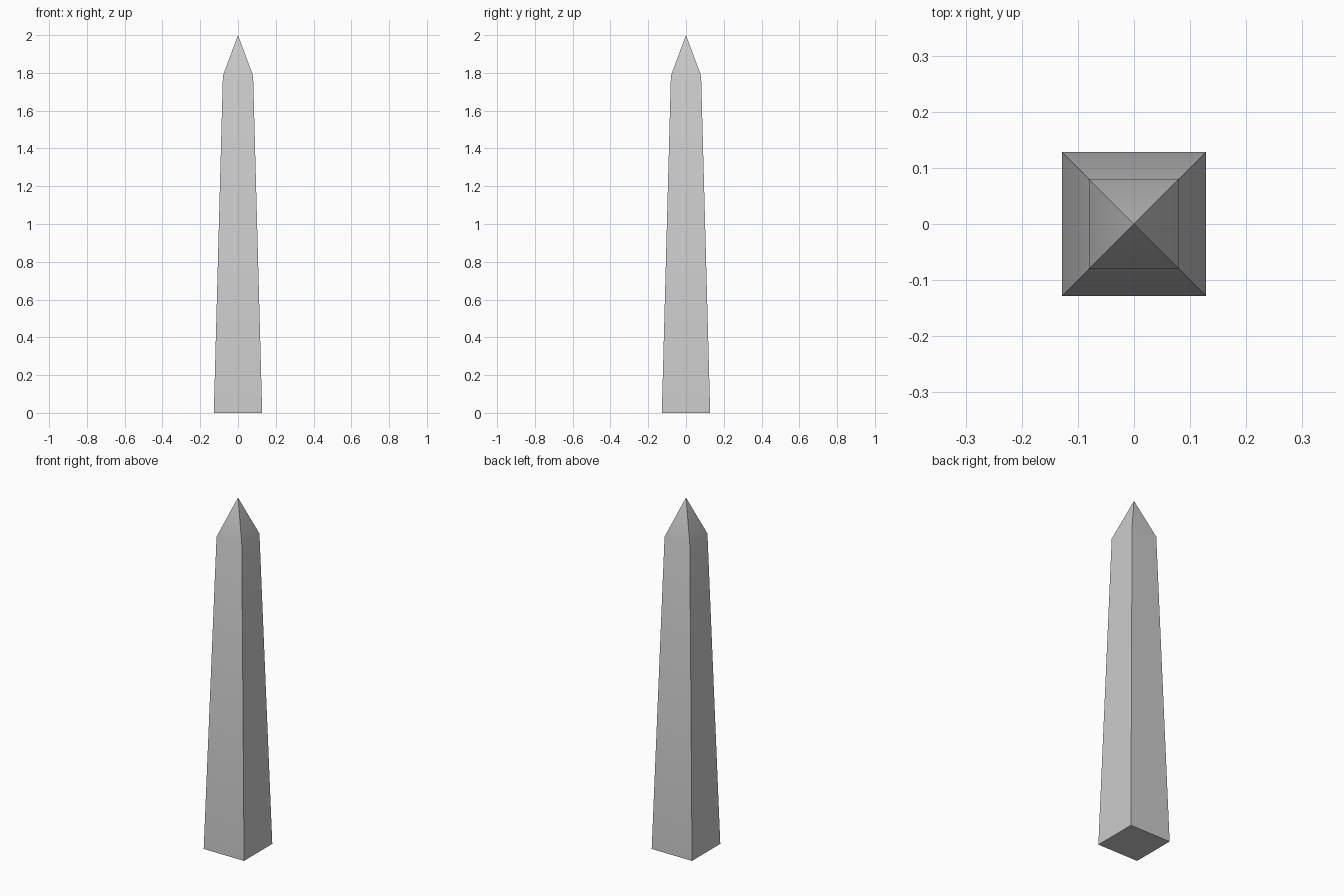
import bpy
import bmesh
import math

if "Cube" in bpy.data.objects:
    bpy.data.objects.remove(bpy.data.objects["Cube"])

BASE, SHOULDER = 0.128, 0.08
SHOULDER_Z, TIP_Z = 1.785, 2.0


def square(bm, half, z):
    return [bm.verts.new((sx * half, sy * half, z))
            for sx, sy in ((-1, -1), (1, -1), (1, 1), (-1, 1))]


bm = bmesh.new()

# Tapered square shaft with a closed base
bottom = square(bm, BASE, 0)
top = square(bm, SHOULDER, SHOULDER_Z)
tip = bm.verts.new((0, 0, TIP_Z))
bm.faces.new(bottom[::-1])
for i in range(4):
    j = (i + 1) % 4
    bm.faces.new((bottom[i], bottom[j], top[j], top[i]))
    # Pyramid cap side
    bm.faces.new((top[i], top[j], tip))

mesh = bpy.data.meshes.new("obelisk")
bm.to_mesh(mesh)
bm.free()
obelisk = bpy.data.objects.new("obelisk", mesh)
bpy.context.collection.objects.link(obelisk)

# Soft shoulder between shaft and cap, sharp corners elsewhere
bpy.context.view_layer.objects.active = obelisk
obelisk.select_set(True)
bpy.ops.object.shade_smooth_by_angle(angle=math.radians(30))
